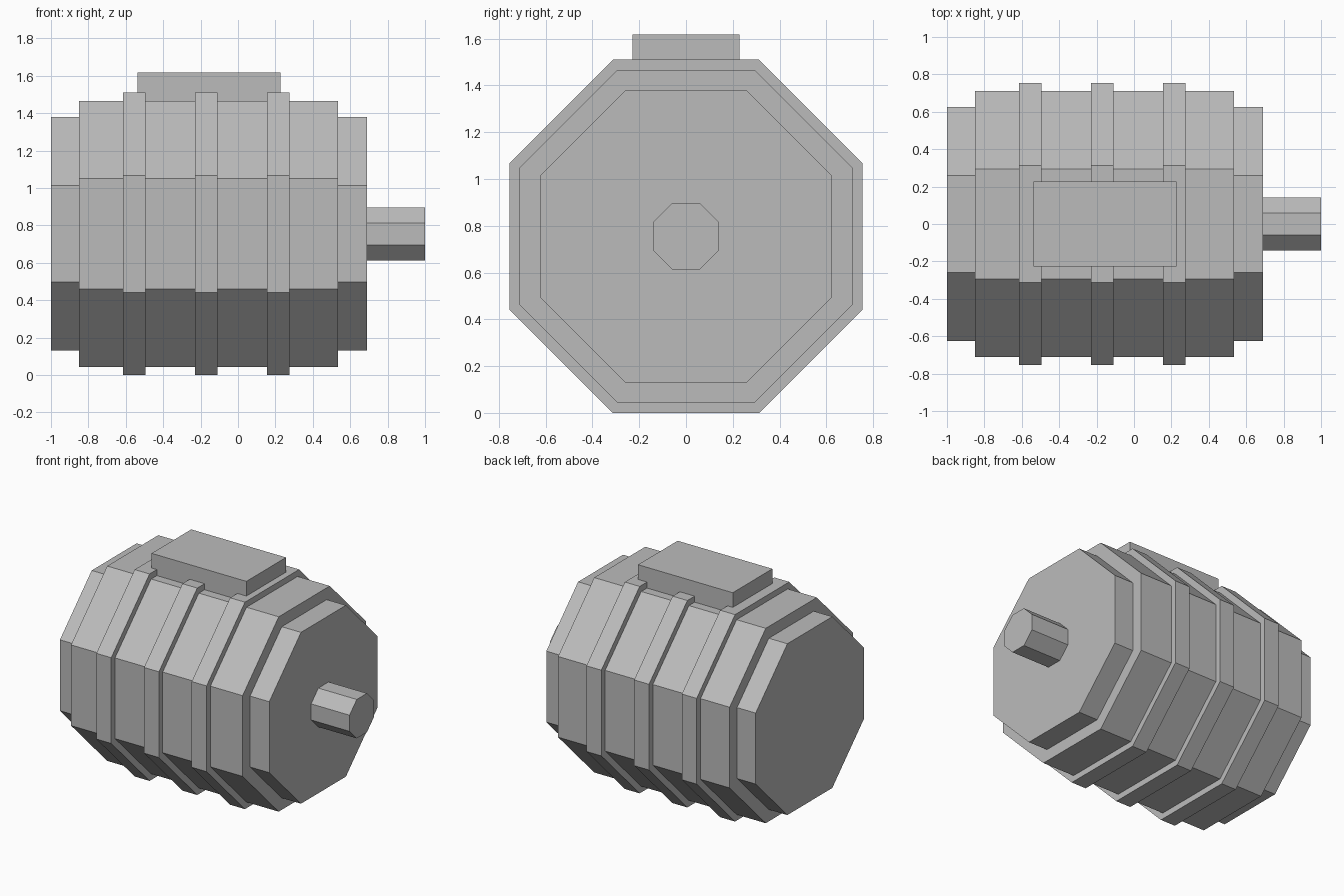
import bpy
import math

if "Cube" in bpy.data.objects:
    bpy.data.objects.remove(bpy.data.objects["Cube"])

AXIS_Z = 0.755  # height of the motor axis

grey = bpy.data.materials.new("grey_metal")
grey.diffuse_color = (0.5, 0.5, 0.5, 1)
grey.use_nodes = True
grey.node_tree.nodes["Principled BSDF"].inputs["Base Color"].default_value = grey.diffuse_color


def octagon(name, x0, x1, apothem):
    """Flat-topped eight-sided prism along x."""
    r = apothem / math.cos(math.pi / 8)
    ring = [(r * math.cos(a), AXIS_Z + r * math.sin(a))
            for a in (math.pi / 8 + i * math.pi / 4 for i in range(8))]
    verts = [(x, y, z) for x in (x0, x1) for y, z in ring]
    faces = [(i, (i + 1) % 8, (i + 1) % 8 + 8, i + 8) for i in range(8)]
    faces += [tuple(range(7, -1, -1)), tuple(range(8, 16))]
    mesh = bpy.data.meshes.new(name)
    mesh.from_pydata(verts, [], faces)
    mesh.materials.append(grey)
    obj = bpy.data.objects.new(name, mesh)
    bpy.context.collection.objects.link(obj)
    return obj


# Housing, end caps and drive shaft
octagon("housing", -0.85, 0.535, 0.711)
octagon("rear_cap", -1.0, -0.85, 0.625)
octagon("front_cap", 0.535, 0.69, 0.625)
octagon("drive_shaft", 0.69, 1.0, 0.142)

# Raised cooling ribs
for i in range(3):
    x = -0.555 + i * 0.385
    octagon(f"cooling_rib_{i + 1}", x - 0.06, x + 0.06, 0.755)

# Terminal box on top
z0, z1 = 1.40, 1.617
bpy.ops.mesh.primitive_cube_add(size=1, location=(-0.155, 0, (z0 + z1) / 2))
box = bpy.context.object
box.name = "terminal_box"
box.scale = (0.765, 0.457, z1 - z0)
bpy.ops.object.transform_apply(location=False, rotation=False, scale=True)
box.data.materials.append(grey)
